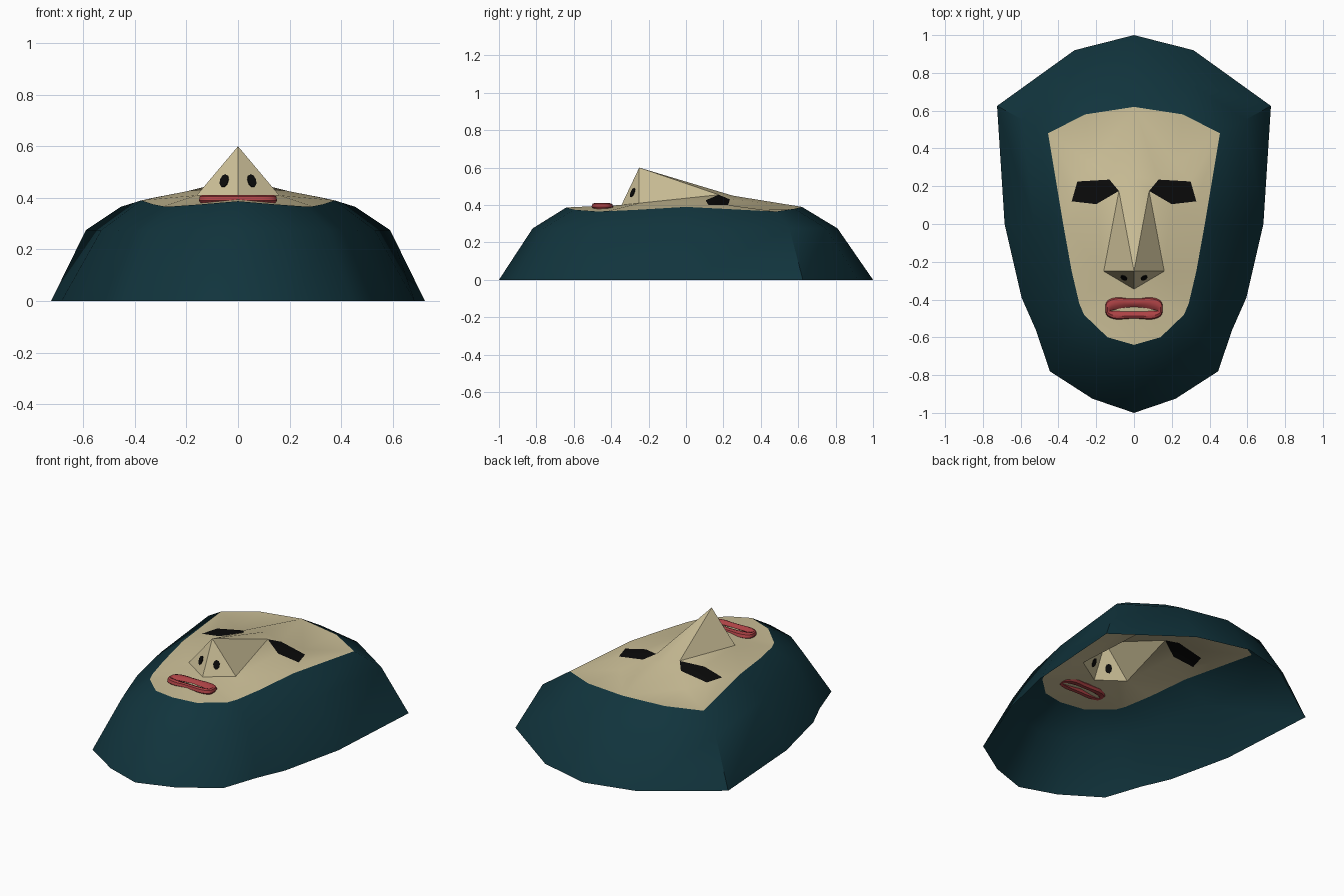
import bpy, bmesh, math
from mathutils import Vector, Matrix

if "Cube" in bpy.data.objects:
    bpy.data.objects.remove(bpy.data.objects["Cube"])


def material(name, rgb):
    m = bpy.data.materials.new(name)
    m.diffuse_color = (*rgb, 1)
    m.use_nodes = True
    m.node_tree.nodes["Principled BSDF"].inputs["Base Color"].default_value = m.diffuse_color
    return m


TEAL = material("dark_teal", (0.0055, 0.034, 0.046))
SKIN = material("pale_sand", (0.60, 0.52, 0.31))
BLACK = material("black", (0.003, 0.003, 0.003))
RED = material("lip_red", (0.42, 0.055, 0.06))


def finish(bm, name, mats, angle=None):
    me = bpy.data.meshes.new(name)
    bm.to_mesh(me)
    bm.free()
    ob = bpy.data.objects.new(name, me)
    bpy.context.collection.objects.link(ob)
    for m in mats:
        me.materials.append(m)
    if angle:
        bpy.ops.object.select_all(action='DESELECT')
        ob.select_set(True)
        bpy.context.view_layer.objects.active = ob
        bpy.ops.object.shade_smooth_by_angle(angle=math.radians(angle))
    return ob


# Right half of the outlines, from forehead to chin
base = [(0, 1), (.315, .92), (.725, .625), (.685, 0), (.595, -.39),
        (.52, -.56), (.445, -.78), (.22, -.925), (0, -1)]
rim = [(0, .62, .39), (.26, .58, .38), (.455, .48, .365), (.375, 0, .39),
       (.33, -.25, .375), (.29, -.42, .367), (.265, -.48, .366),
       (.14, -.6, .375), (0, -.64, .387)]


def full(half):
    return half + [Vector((-v.x, v.y, v.z)) for v in half[-2:0:-1]]


# Hood: open shell of three rings around the face
outer = [Vector((x, y, 0)) for x, y in base]
inner = [Vector(p) for p in rim]
middle = [Vector(((a.x + b.x) / 2, (a.y + b.y) / 2, .275)) for a, b in zip(outer, inner)]
bm = bmesh.new()
rings = [[bm.verts.new(v) for v in full(r)] for r in (outer, middle, inner)]
n = len(rings[0])
for lo, hi in zip(rings, rings[1:]):
    for i in range(n):
        j = (i + 1) % n
        bm.faces.new((lo[j], lo[i], hi[i], hi[j]))
for f in bm.faces:
    f.normal_update()
    if f.normal.z < 0:
        f.normal_flip()
finish(bm, "hood", [TEAL], 50)

# Face sheet: right half by named points, then mirrored
P = {"b%d" % i: p for i, p in enumerate(rim)}
P.update(
    brow=(0, .25, .45), tip=(0, -.25, .6), under=(0, -.345, .4), wing=(.16, -.25, .41),
    e1=(.08, .175, .455), e2=(.2, .105, .425), e3=(.33, .12, .40),
    e4=(.3, .225, .40), e5=(.13, .235, .43), pit=(.22, .32, .375))
FACES = """b0 b1 pit, b1 b2 pit, b0 pit e5, b0 e5 brow, pit e5 e4, pit e4 b2,
brow e5 e1, brow e1 tip, e1 wing tip, e1 e2 wing, e2 b3 wing, e2 e3 b3, e3 b2 b3,
e3 e4 b2, b3 b4 wing, wing tip under, wing b4 b5, wing b5 under, under b5 b6,
under b6 b7, under b7 b8, e1 e2 e3 e4 e5"""
bm = bmesh.new()
for side in (1, -1):
    V = {k: bm.verts.new((side * x, y, z)) for k, (x, y, z) in P.items()}
    for names in FACES.split(","):
        names = names.split()
        f = bm.faces.new([V[k] for k in names])
        f.material_index = 1 if len(names) == 5 else 0   # eye
        f.normal_update()
        if f.normal.z < 0:
            f.normal_flip()
bmesh.ops.remove_doubles(bm, verts=bm.verts, dist=1e-4)
finish(bm, "face", [SKIN, BLACK], 35)

# Nostrils: thin plates lying in the underside of the nose
tip, under = Vector(P["tip"]), Vector(P["under"])
for side, label in ((1, "right"), (-1, "left")):
    wing = Vector(P["wing"])
    wing.x *= side
    normal = (tip - under).cross(wing - under).normalized()
    if normal.y > 0:
        normal = -normal
    centre = under + .31 * (tip - under) + .33 * (wing - under)
    bm = bmesh.new()
    bmesh.ops.create_cone(bm, cap_ends=True, segments=9, radius1=1, radius2=1, depth=.008)
    bmesh.ops.transform(bm, verts=bm.verts, matrix=Matrix.Translation(centre)
                        @ normal.to_track_quat('Z', 'Y').to_matrix().to_4x4()
                        @ Matrix.Diagonal((.019, .027, 1, 1)))
    finish(bm, "nostril_" + label, [BLACK])


# Lips: closed tube between a pinched outer outline and a crescent opening
def lip_outer(t):
    c, s = math.cos(t), math.sin(t)
    x = .152 * math.copysign(abs(c) ** .6, c)
    pinch = .012 * math.exp(-(x / .06) ** 2)
    y = math.copysign(abs(s) ** .6, s) * (.063 - pinch)
    return Vector((x, -.447 + y, 0))


def lip_inner(t):
    x = .125 * math.cos(t)
    arch = 1 - (x / .125) ** 2
    return Vector((x, -.46 + arch * (.02 if math.sin(t) > 0 else -.003), 0))


bm = bmesh.new()
N = 32
section = [(0, .390), (.12, .406), (.4, .411), (.75, .406), (1, .394), (.75, .380), (.25, .378)]
cols = []
for i in range(N):
    t = 2 * math.pi * (i + .5) / N
    a, b = lip_outer(t), lip_inner(t)
    cols.append([bm.verts.new(a.lerp(b, k) + Vector((0, 0, z))) for k, z in section])
m = len(section)
for i in range(N):
    for k in range(m):
        c, d = cols[i], cols[(i + 1) % N]
        bm.faces.new((c[k], d[k], d[(k + 1) % m], c[(k + 1) % m]))
bmesh.ops.recalc_face_normals(bm, faces=bm.faces)
finish(bm, "lips", [RED], 40)
